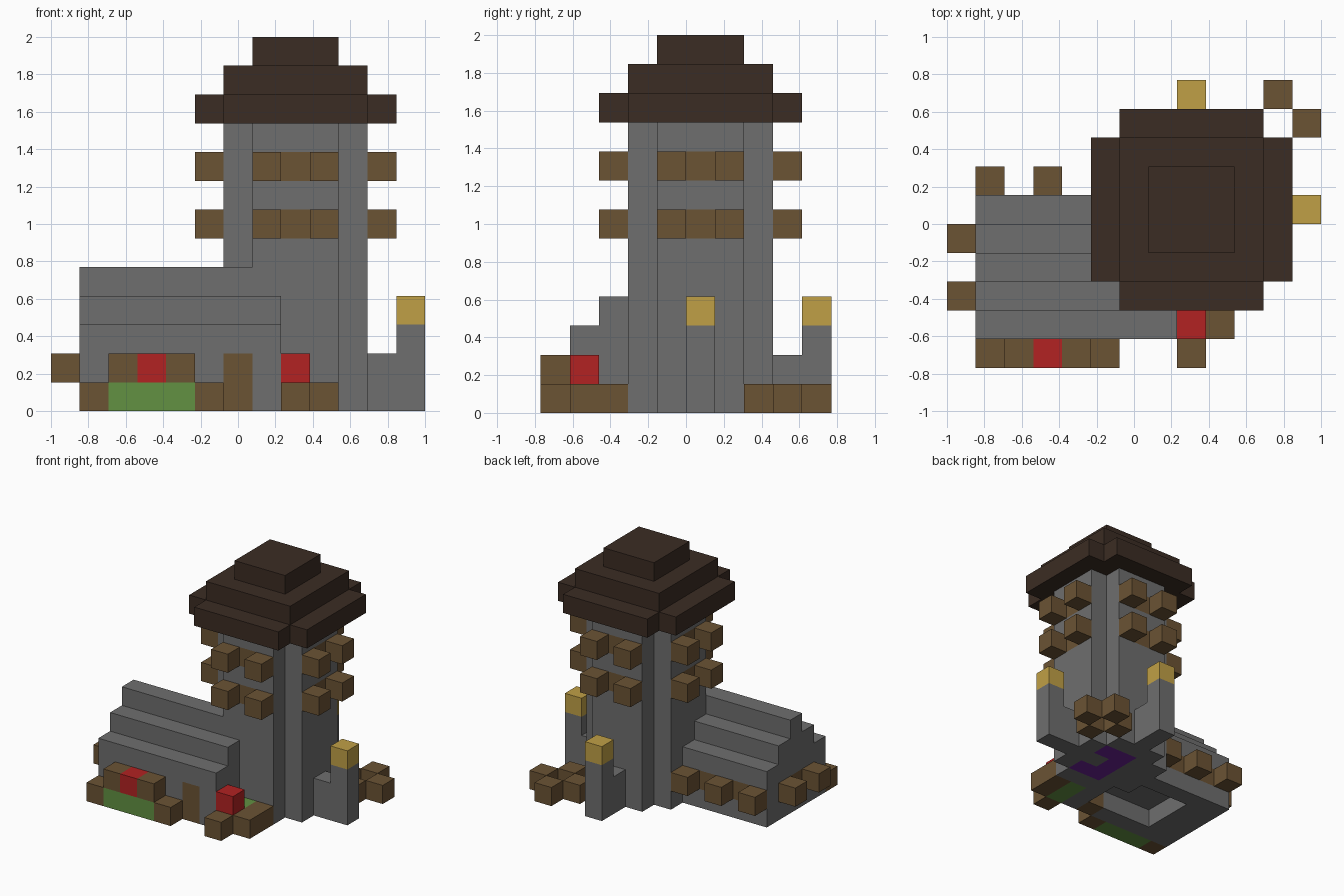
import bpy, bmesh
from mathutils import Vector

if "Cube" in bpy.data.objects:
    bpy.data.objects.remove(bpy.data.objects["Cube"])

U = 2 / 13                          # one block
ORIGIN = Vector((-6.5, -5, 0))      # grid corner, in blocks


def linear(c):
    c /= 255
    return c / 12.92 if c <= 0.04045 else ((c + 0.055) / 1.055) ** 2.4


def material(name, r, g, b):
    m = bpy.data.materials.new(name)
    col = (linear(r), linear(g), linear(b), 1)
    m.diffuse_color = col
    m.use_nodes = True
    bsdf = m.node_tree.nodes["Principled BSDF"]
    bsdf.inputs["Base Color"].default_value = col
    bsdf.inputs["Roughness"].default_value = 0.9
    return m


STONE = material("grey stone", 110, 110, 110)
WOOD = material("brown wood", 107, 83, 52)
ROOF = material("dark roof wood", 59, 44, 35)
LAMP = material("lamp yellow", 192, 160, 70)
RED = material("flower red", 178, 34, 34)
GRASS = material("grass green", 98, 145, 66)
PURPLE = material("carpet purple", 106, 34, 150)

SIDES = [Vector(v) for v in ((1, 0, 0), (-1, 0, 0), (0, 1, 0),
                             (0, -1, 0), (0, 0, 1), (0, 0, -1))]


def box(i, j, k, ni=1, nj=1, nk=1):
    """Set of grid cells filling a box from its low corner."""
    return {(a, b, c) for a in range(i, i + ni)
            for b in range(j, j + nj) for c in range(k, k + nk)}


def build(name, cells, mat, paint=()):
    """Skin of a set of cells; paint lists (cells, material) exceptions."""
    bm = bmesh.new()
    for cell in sorted(cells):
        slot = 0
        for n, (painted, _) in enumerate(paint, 1):
            if cell in painted:
                slot = n
        centre = Vector(cell) + Vector((0.5, 0.5, 0.5)) + ORIGIN
        for d in SIDES:
            if tuple(int(c) for c in Vector(cell) + d) in cells:
                continue
            s = Vector((d.y, d.z, d.x))
            t = d.cross(s)
            quad = [centre + (d + a * s + b * t) / 2
                    for a, b in ((-1, -1), (1, -1), (1, 1), (-1, 1))]
            bm.faces.new([bm.verts.new(p * U) for p in quad]).material_index = slot
    bmesh.ops.remove_doubles(bm, verts=bm.verts[:], dist=0.001)
    bmesh.ops.dissolve_limit(bm, angle_limit=0.01, verts=bm.verts[:],
                             edges=bm.edges[:], delimit={'MATERIAL'})
    me = bpy.data.meshes.new(name)
    bm.to_mesh(me)
    bm.free()
    for m in [mat] + [m for _, m in paint]:
        me.materials.append(m)
    ob = bpy.data.objects.new(name, me)
    bpy.context.scene.collection.objects.link(ob)
    return ob


# Tower: cross-shaped shaft with flush windows and a carpet in its floor
tower = box(6, 4, 0, 5, 3, 10) | box(7, 3, 0, 3, 5, 10)
windows = set()
for k in (6, 8):
    windows |= box(8, 3, k) | box(8, 7, k) | box(6, 5, k) | box(10, 5, k)
carpet = box(8, 6, 0, 2) | box(8, 5, 0) | box(8, 4, 0, 2)
build("tower", tower, STONE, [(windows, WOOD), (carpet, PURPLE)])

# Tower shutters: a pair on each side of every window
for k in (6, 8):
    for n, off in enumerate((-1, 1)):
        for side, (i, j) in {"front": (8 + off, 2), "back": (8 + off, 8),
                             "left": (11, 5 + off), "right": (5, 5 + off)}.items():
            build(f"tower_shutter_{side}_{k}_{n}", box(i, j, k), WOOD)

# Tower roof: three shrinking tiers
build("tower_roof", box(5, 3, 10, 7, 5) | box(6, 2, 10, 5, 7)
      | box(6, 3, 11, 5, 5) | box(7, 4, 12, 3, 3), ROOF)

# House: stepped gable rows, hollow underneath, with a flush door and windows
house = set()
for j, length, height in ((1, 7, 3), (2, 7, 4), (3, 6, 5), (4, 5, 4), (5, 5, 3)):
    house |= box(1, j, 0, length, 1, height)
house -= box(3, 2, 0, 4, 3)
openings = box(6, 1, 0, 1, 1, 2) | box(2, 5, 1) | box(4, 5, 1) | box(1, 3, 1)
build("house", house, STONE, [(openings, WOOD)])

# House shutters
for n, (i, j) in enumerate(((1, 6), (3, 6), (5, 6), (0, 2), (0, 4))):
    build(f"house_shutter_{n}", box(i, j, 1), WOOD)

# Long flower bed under the house front
build("flower_bed_grass", box(2, 0, 0, 3), GRASS)
build("flower_bed_ends", box(1, 0, 0) | box(5, 0, 0), WOOD)
build("flower_bed_rail", box(2, 0, 1) | box(4, 0, 1), WOOD)
build("flower_bed_flower", box(3, 0, 1), RED)

# Small flower bed beside the tower
build("corner_bed_grass", box(8, 1, 0, 1, 2), GRASS)
build("corner_bed_edge", box(8, 0, 0) | box(9, 1, 0, 1, 2), WOOD)
build("corner_bed_flower", box(8, 1, 1), RED)

# Lamp posts on low walls
build("lamp_post_left", box(11, 5, 0, 1, 1, 2) | box(12, 5, 0, 1, 1, 3), STONE)
build("lamp_left", box(12, 5, 3), LAMP)
build("lamp_post_back", box(8, 8, 0, 1, 1, 2) | box(8, 9, 0, 1, 1, 3), STONE)
build("lamp_back", box(8, 9, 3), LAMP)

# Ring of wooden blocks at the back corner
for n, (i, j) in enumerate(((10, 8), (12, 8), (11, 7), (11, 9))):
    build(f"corner_block_{n}", box(i, j, 0), WOOD)
